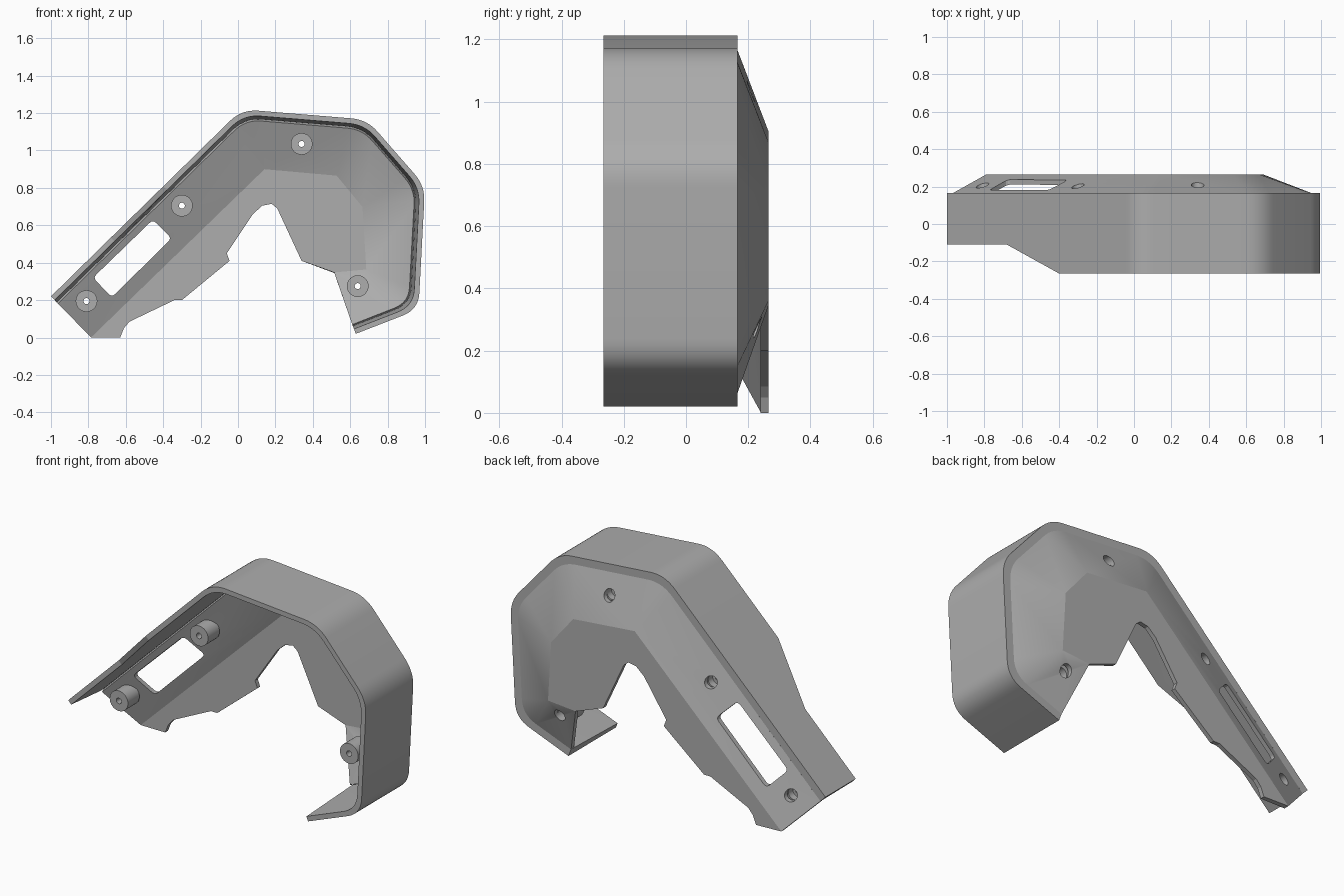
import bpy, bmesh
from math import sin, cos, pi, atan2
from mathutils import Vector

cube = bpy.data.objects.get("Cube")
if cube:
    bpy.data.objects.remove(cube)

grey = bpy.data.materials.new("plain grey")
grey.use_nodes = True
grey.diffuse_color = (0.42, 0.42, 0.42, 1)
grey.node_tree.nodes["Principled BSDF"].inputs["Base Color"].default_value = grey.diffuse_color

BACK, FLAT, INSET = 0.165, 0.265, 0.045

# Outline corners (x, z), corner rounding, front edge y
outline = [
    ((-1.0, 0.22), 0, -0.11), ((-0.68, 0.534), 0, -0.11), ((-0.4, 0.808), 0, -0.265),
    ((0.02, 1.22), 0.09, -0.265), ((0.69, 1.165), 0.085, -0.265),
    ((1.0, 0.81), 0.085, -0.265), ((0.965, 0.15), 0.09, -0.265), ((0.63, 0.02), 0, -0.265)]
# Crease where the sloped border meets the flat back
crease = [(-0.79, 0.005), (0.14, 0.905), (0.53, 0.87), (0.67, 0.70), (0.69, 0.36), (0.515, 0.345)]
# Free edge of the flat back, from right to left
free_edge = [(0.34, 0.41), (0.21, 0.69), (0.18, 0.715), (0.13, 0.705), (0.08, 0.66),
             (-0.06, 0.45), (-0.045, 0.41), (-0.30, 0.20), (-0.34, 0.20),
             (-0.58, 0.085), (-0.61, 0.05), (-0.63, 0.0)]


def inset(points, dist):
    """Move an open path to its right-hand side with mitred corners."""
    pts = [Vector(p) for p in points]
    normals = []
    for a, b in zip(pts, pts[1:]):
        d = (b - a).normalized()
        normals.append(Vector((d.y, -d.x)))
    result = []
    for i, p in enumerate(pts):
        n1, n2 = normals[max(i - 1, 0)], normals[min(i, len(normals) - 1)]
        result.append(p + (n1 + n2) * dist / (1 + n1.dot(n2)))
    return result


def rounded(corners, dist, steps=8):
    """Inset and rounded path as (point, corner index) pairs."""
    pts = inset([c[0] for c in corners], dist)
    path = []
    for i, p in enumerate(pts):
        r = corners[i][1]
        if not r:
            path.append((p, i))
            continue
        a = p + (pts[i - 1] - p).normalized() * r
        b = p + (pts[i + 1] - p).normalized() * r
        for k in range(steps + 1):
            t = k / steps
            path.append((a * (1 - t) ** 2 + p * 2 * t * (1 - t) + b * t * t, i))
    return path


def make_object(name, bm):
    mesh = bpy.data.meshes.new(name)
    bm.to_mesh(mesh)
    bm.free()
    mesh.materials.append(grey)
    obj = bpy.data.objects.new(name, mesh)
    bpy.context.collection.objects.link(obj)
    return obj


def activate(obj):
    bpy.ops.object.select_all(action='DESELECT')
    obj.select_set(True)
    bpy.context.view_layer.objects.active = obj


def smooth(obj, angle=0.26):
    activate(obj)
    bpy.ops.object.shade_smooth_by_angle(angle=angle)


def prism(name, points, y0, y1):
    bm = bmesh.new()
    face = bm.faces.new([bm.verts.new((x, y0, z)) for x, z in points])
    ext = bmesh.ops.extrude_face_region(bm, geom=[face])["geom"]
    bmesh.ops.translate(bm, vec=(0, y1 - y0, 0),
                        verts=[v for v in ext if isinstance(v, bmesh.types.BMVert)])
    bmesh.ops.recalc_face_normals(bm, faces=bm.faces)
    obj = make_object(name, bm)
    obj.hide_render = True
    return obj


# Outer wall: a thin section swept along the outline
bm = bmesh.new()
section = [(0, None), (0, BACK), (INSET, BACK), (INSET, BACK - 0.028), (0.028, None)]
rails = []
for dist, y in section:
    rails.append([bm.verts.new((p.x, outline[i][2] if y is None else y, p.y))
                  for p, i in rounded(outline, dist)])
for r1, r2 in zip(rails, rails[1:] + rails[:1]):
    for k in range(len(r1) - 1):
        bm.faces.new((r1[k], r1[k + 1], r2[k + 1], r2[k]))
for end in (0, -1):
    bm.faces.new([r[end] for r in rails])
bmesh.ops.recalc_face_normals(bm, faces=bm.faces)
smooth(make_object("outer_wall", bm))

# Back panel: flat middle with sloped facets out to the wall
bm = bmesh.new()
inner = [bm.verts.new((x, FLAT, z)) for x, z in crease]
edge = [bm.verts.new((x, FLAT, z)) for x, z in free_edge]
bm.faces.new(inner + edge)
main_corners = [outline[0]] + outline[3:]
border = [(bm.verts.new((p.x, BACK, p.y)), inner[i]) for p, i in rounded(main_corners, INSET)]
for (a, qa), (b, qb) in zip(border, border[1:]):
    bm.faces.new((a, b, qb))
    if qa is not qb:
        bm.faces.new((a, qb, qa))
panel = make_object("back_panel", bm)
solid = panel.modifiers.new("thickness", 'SOLIDIFY')
solid.thickness = 0.025
solid.offset = -1

# Cutters for the slot and the screw holes
slot_corners = [(-0.775, 0.32), (-0.455, 0.63), (-0.355, 0.53), (-0.675, 0.215)]
slot = []
for i, c in enumerate(slot_corners):
    c = Vector(c)
    a = c + (Vector(slot_corners[i - 1]) - c).normalized() * 0.025
    b = c + (Vector(slot_corners[(i + 1) % 4]) - c).normalized() * 0.025
    slot += [a * (1 - t) ** 2 + c * 2 * t * (1 - t) + b * t * t for t in (0, 0.25, 0.5, 0.75, 1)]
cutters = [prism("slot_cutter", slot, 0.0, 0.4)]

SIDES = 32
bosses = [(-0.81, 0.195, 0.207), (-0.30, 0.705, 0.205), (0.34, 1.035, 0.208), (0.64, 0.275, 0.222)]
for x, z, y in bosses:
    ring = [(x + 0.034 * cos(2 * pi * k / SIDES), z + 0.034 * sin(2 * pi * k / SIDES))
            for k in range(SIDES)]
    cutters.append(prism("hole_cutter", ring, 0.0, 0.4))

for cutter in cutters:
    cut = panel.modifiers.new("cut", 'BOOLEAN')
    cut.operation = 'DIFFERENCE'
    cut.solver = 'EXACT'
    cut.object = cutter
activate(panel)
for mod in list(panel.modifiers):
    bpy.ops.object.modifier_apply(modifier=mod.name)
for cutter in cutters:
    bpy.data.objects.remove(cutter)
smooth(panel)

# Screw bosses: tubes with a wide recess at the back and a narrow hole in front
for n, (x, z, y) in enumerate(bosses):
    top, front = y - 0.026, y - 0.13
    profile = [(0.058, front), (0.058, top), (0.034, top),
               (0.034, top - 0.04), (0.016, top - 0.04), (0.016, front)]
    bm = bmesh.new()
    loops = []
    for r, py in profile:
        loops.append([bm.verts.new((x + r * cos(2 * pi * k / SIDES), py,
                                    z + r * sin(2 * pi * k / SIDES))) for k in range(SIDES)])
    for l1, l2 in zip(loops, loops[1:] + loops[:1]):
        for k in range(SIDES):
            j = (k + 1) % SIDES
            bm.faces.new((l1[k], l1[j], l2[j], l2[k]))
    bmesh.ops.recalc_face_normals(bm, faces=bm.faces)
    smooth(make_object("screw_boss_%d" % (n + 1), bm), 0.6)
